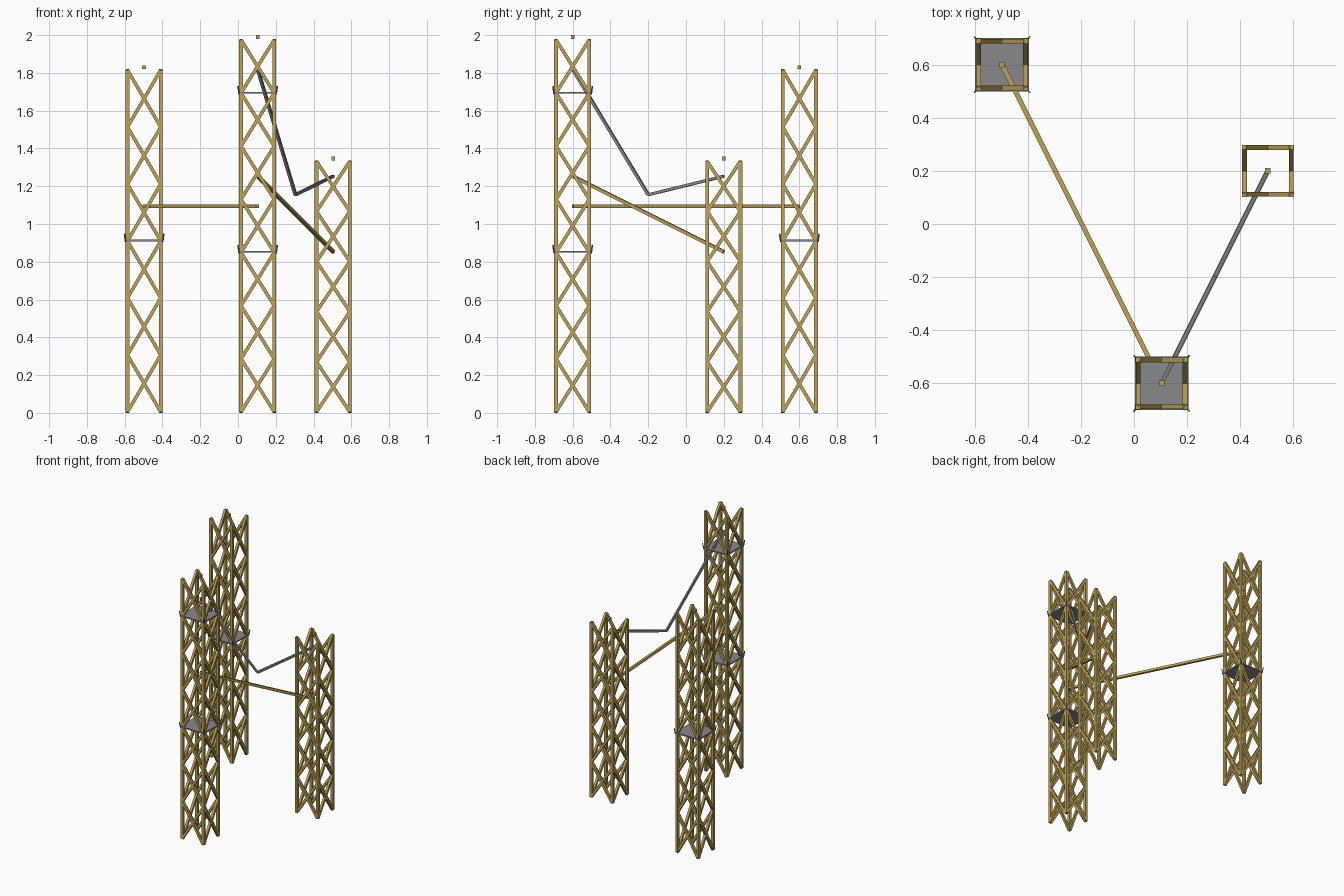
import bpy, bmesh
from mathutils import Vector, Matrix

cube = bpy.data.objects.get("Cube")
if cube:
    bpy.data.objects.remove(cube, do_unlink=True)


def make_material(name, color):
    mat = bpy.data.materials.new(name)
    mat.use_nodes = True
    mat.diffuse_color = color
    mat.node_tree.nodes["Principled BSDF"].inputs["Base Color"].default_value = color
    return mat


GOLD = make_material("ochre timber", (0.52, 0.37, 0.10, 1))
GREY = make_material("grey metal", (0.25, 0.25, 0.26, 1))


def box(bm, center, size):
    m = Matrix.Translation(center) @ Matrix.Diagonal((*size, 1))
    bmesh.ops.create_cube(bm, size=1, matrix=m)


def beam(bm, p, q, width):
    """Square bar from p to q, one side kept level."""
    p, q = Vector(p), Vector(q)
    d = (q - p).normalized()
    side = d.cross(Vector((0, 0, 1)))
    side = side.normalized() if side.length > 1e-4 else Vector((1, 0, 0))
    up = side.cross(d)
    rot = Matrix((side, d, up)).transposed().to_4x4()
    m = Matrix.Translation((p + q) / 2) @ rot @ Matrix.Diagonal((width, (q - p).length, width, 1))
    bmesh.ops.create_cube(bm, size=1, matrix=m)


def finish(name, bm, mat):
    bmesh.ops.recalc_face_normals(bm, faces=bm.faces)
    mesh = bpy.data.meshes.new(name)
    bm.to_mesh(mesh)
    bm.free()
    mesh.materials.append(mat)
    obj = bpy.data.objects.new(name, mesh)
    bpy.context.collection.objects.link(obj)


R = 0.088       # leg line from the tower axis
END = 0.005     # room for the slanted brace ends
CORNERS = [(-1, -1), (1, -1), (1, 1), (-1, 1)]


def tower(name, x, y, height, bays, decks):
    feet = [Vector((x + R * a, y + R * b, END)) for a, b in CORNERS]
    step = Vector((0, 0, (height - 2 * END) / bays))

    # corner legs
    bm = bmesh.new()
    for foot in feet:
        beam(bm, foot, foot + step * bays, 0.02)
    finish(name + "_legs", bm, GOLD)

    # crossed braces on all four sides
    bm = bmesh.new()
    for i, a in enumerate(feet):
        b = feet[(i + 1) % 4]
        for k in range(bays):
            beam(bm, a + step * k, b + step * (k + 1), 0.018)
            beam(bm, b + step * k, a + step * (k + 1), 0.018)
    finish(name + "_braces", bm, GOLD)

    # small block over the tower
    bm = bmesh.new()
    box(bm, (x, y, height + 0.01), (0.02, 0.02, 0.02))
    finish(name + "_top_block", bm, GOLD)

    # decks with upturned corner spikes
    for z in decks:
        bm = bmesh.new()
        box(bm, (x, y, z), (0.202, 0.202, 0.01))
        for a, b in CORNERS:
            beam(bm, (x + 0.098 * a, y + 0.098 * b, z - 0.008),
                 (x + 0.104 * a, y + 0.104 * b, z + 0.036), 0.006)
        finish(name + "_deck", bm, GREY)


AX, BX, CX = -0.497, 0.104, 0.504
tower("rear_tower", AX, 0.6, 1.82, 6, [0.912])
tower("front_tower", BX, -0.6, 1.98, 7, [0.853, 1.695])
tower("side_tower", CX, 0.2, 1.337, 5, [])

# beams joining the towers
for name, p, q in [("level_beam", (AX, 0.6, 1.093), (BX, -0.6, 1.093)),
                   ("sloping_beam", (BX, -0.6, 1.253), (CX, 0.2, 0.853))]:
    bm = bmesh.new()
    beam(bm, p, q, 0.018)
    finish(name, bm, GOLD)

# sagging cable in two straight runs
bm = bmesh.new()
low = ((BX + CX) / 2, -0.2, 1.155)
beam(bm, (BX, -0.6, 1.82), low, 0.015)
beam(bm, low, (CX, 0.2, 1.253), 0.015)
finish("cable", bm, GREY)
